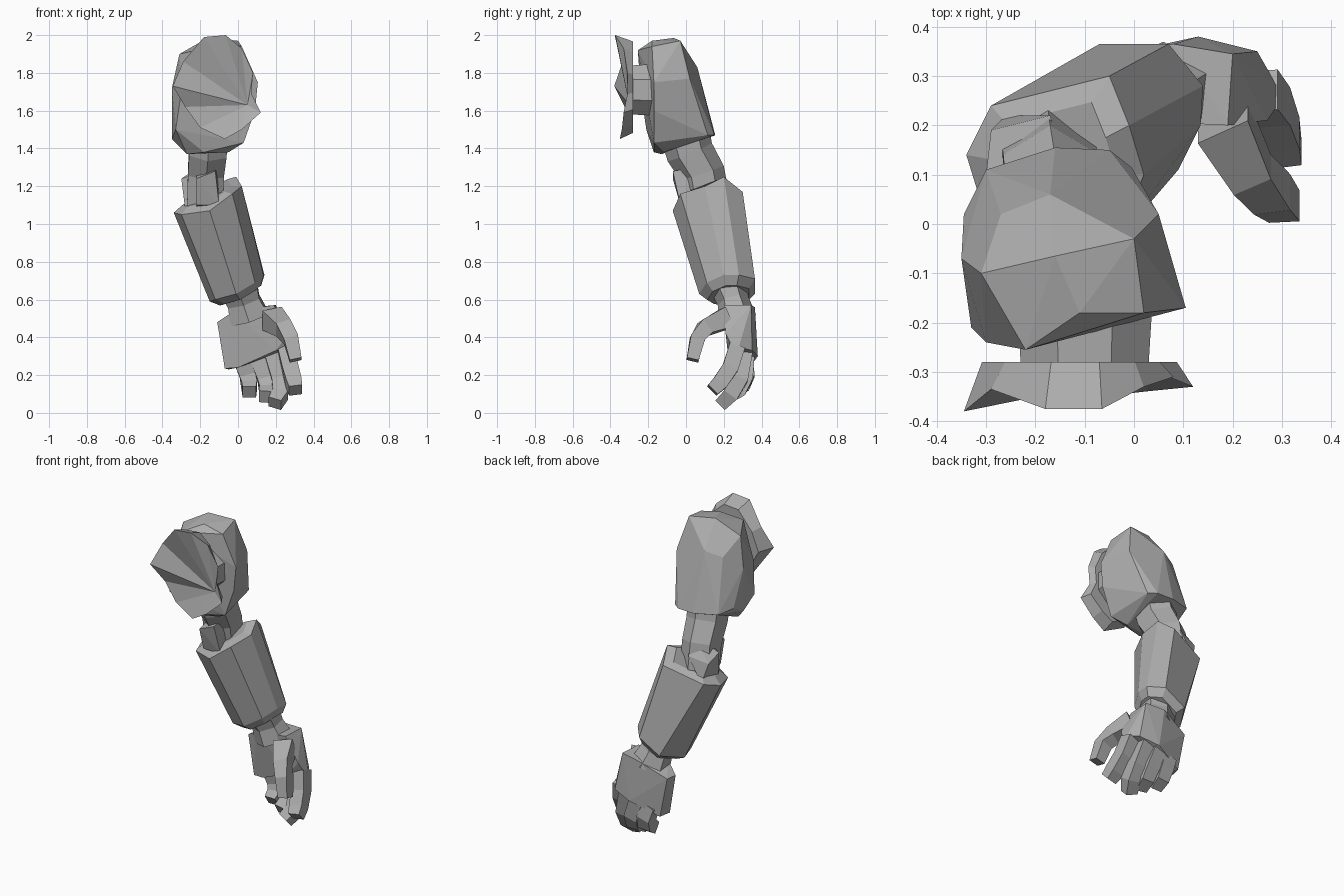
import bpy, bmesh, math
from mathutils import Vector

metal = bpy.data.materials.new("grey metal")
metal.diffuse_color = (0.42, 0.42, 0.42, 1)


def finish(name, bm):
    bmesh.ops.recalc_face_normals(bm, faces=bm.faces[:])
    mesh = bpy.data.meshes.new(name)
    bm.to_mesh(mesh)
    bm.free()
    mesh.materials.append(metal)
    obj = bpy.data.objects.new(name, mesh)
    bpy.context.collection.objects.link(obj)
    return obj


def hull(name, points):
    """Faceted solid wrapped around a few corner points."""
    bm = bmesh.new()
    verts = [bm.verts.new(p) for p in points]
    res = bmesh.ops.convex_hull(bm, input=verts)
    junk = {e for e in res["geom_interior"] + res["geom_unused"]
            if isinstance(e, bmesh.types.BMVert) and e.is_valid}
    bmesh.ops.delete(bm, geom=list(junk), context='VERTS')
    bmesh.ops.dissolve_limit(bm, angle_limit=math.radians(4),
                             verts=bm.verts[:], edges=bm.edges[:])
    return finish(name, bm)


def loft(name, rings):
    """Skin a series of equal-count rings and cap both ends."""
    bm = bmesh.new()
    loops = [[bm.verts.new(p) for p in ring] for ring in rings]
    n = len(loops[0])
    for a, b in zip(loops, loops[1:]):
        for i in range(n):
            j = (i + 1) % n
            bm.faces.new((a[i], a[j], b[j], b[i]))
    bm.faces.new(loops[0])
    bm.faces.new(loops[-1][::-1])
    return finish(name, bm)


def limb(name, path, radii, sides=4, depth=1.0):
    """Angular tube following a bent path."""
    pts = [Vector(p) for p in path]
    rings = []
    for i, p in enumerate(pts):
        d = (pts[min(i + 1, len(pts) - 1)] - pts[max(i - 1, 0)]).normalized()
        ref = Vector((1, 0, 0))
        u = (ref - d * ref.dot(d)).normalized()
        v = d.cross(u)
        ring = []
        for k in range(sides):
            a = 2 * math.pi * (k + 0.5) / sides
            ring.append(p + radii[i] * (u * math.cos(a) + v * depth * math.sin(a)))
        rings.append(ring)
    return loft(name, rings)


def inset_ring(ring, factor, shift):
    """Shrunken copy of a ring, moved along the limb."""
    pts = [Vector(p) for p in ring]
    c = sum(pts, Vector()) / len(pts)
    return [c + (p - c) * factor + Vector(shift) for p in pts]


# Shoulder armour
hull("shoulder_pad", [
    (0.0, -0.03, 1.97), (-0.31, -0.10, 1.9), (-0.11, -0.18, 1.97),
    (-0.16, -0.065, 1.985), (0.02, -0.18, 1.94), (-0.22, -0.255, 1.92),
    (-0.17, 0.06, 1.83), (-0.27, 0.02, 1.8), (0.05, 0.02, 1.77),
    (0.105, -0.17, 1.75), (0.09, -0.17, 1.6), (0.03, -0.17, 1.43),
    (-0.05, -0.12, 1.38), (-0.16, 0.155, 1.47), (-0.05, 0.15, 1.47),
    (-0.005, 0.115, 1.47), (-0.3, -0.24, 1.7), (-0.33, -0.21, 1.5),
    (-0.35, -0.07, 1.72), (-0.35, -0.07, 1.45), (-0.345, 0.02, 1.5),
    (-0.3, 0.11, 1.48), (-0.27, -0.13, 1.37), (-0.18, -0.17, 1.38)])

# Joint between the armour and the mounting dish
limb("shoulder_joint", [(-0.1, -0.29, 1.71), (-0.1, -0.14, 1.71)],
     [0.14, 0.15], 8)

# Dished mounting plate: uneven rim, hollow front, narrower back
rim = [(-0.18, -0.375, 1.99), (-0.065, -0.375, 2.0), (0.02, -0.33, 1.93),
       (0.08, -0.31, 1.8), (0.07, -0.31, 1.69), (0.12, -0.33, 1.59),
       (0.02, -0.34, 1.5), (-0.07, -0.35, 1.45), (-0.2, -0.33, 1.51),
       (-0.28, -0.325, 1.62), (-0.345, -0.38, 1.73), (-0.29, -0.335, 1.86)]
back = [(-0.1 + (x + 0.1) * 0.85, -0.28, 1.72 + (z - 1.72) * 0.88)
        for x, y, z in rim]
bm = bmesh.new()
front_v = [bm.verts.new(p) for p in rim]
back_v = [bm.verts.new(p) for p in back]
hollow = bm.verts.new((0.05, -0.3, 1.63))
for i in range(len(rim)):
    j = (i + 1) % len(rim)
    bm.faces.new((front_v[i], front_v[j], hollow))
    bm.faces.new((front_v[i], back_v[i], back_v[j], front_v[j]))
bm.faces.new(back_v)
finish("mounting_dish", bm)

# Upper arm and elbow
limb("upper_arm", [(-0.155, -0.01, 1.5), (-0.16, 0.02, 1.38),
                   (-0.17, 0.085, 1.27), (-0.175, 0.12, 1.08)],
     [0.12, 0.115, 0.11, 0.11], 6, 1.1)
hull("elbow_block", [
    (-0.22, -0.07, 1.24), (-0.12, -0.07, 1.28), (-0.22, -0.03, 1.1),
    (-0.1, -0.03, 1.1), (-0.22, 0.05, 1.27), (-0.11, 0.05, 1.3),
    (-0.22, 0.08, 1.08), (-0.1, 0.08, 1.08)])
hull("elbow_side", [
    (-0.3, 0.1, 1.24), (-0.29, 0.19, 1.2), (-0.2, 0.06, 1.27),
    (-0.17, 0.22, 1.23), (-0.28, 0.08, 1.08), (-0.26, 0.22, 1.08),
    (-0.15, 0.1, 1.08), (-0.15, 0.15, 1.34)])

# Forearm sleeve with chamfered ends
top = [(-0.34, 0.14, 1.06), (-0.3, 0.01, 1.05), (-0.15, -0.07, 1.07),
       (-0.03, -0.03, 1.16), (0.02, 0.1, 1.2), (-0.01, 0.2, 1.25),
       (-0.05, 0.3, 1.17), (-0.29, 0.24, 1.09)]
low = [(-0.15, 0.23, 0.59), (-0.12, 0.12, 0.6), (-0.01, 0.07, 0.63),
       (0.09, 0.11, 0.69), (0.135, 0.2, 0.73), (0.14, 0.28, 0.73),
       (0.07, 0.365, 0.71), (-0.07, 0.365, 0.63)]
loft("forearm", [inset_ring(top, 0.72, (-0.01, 0, 0.02)), top, low,
                 inset_ring(low, 0.75, (0.015, 0.005, -0.04))])

# Wrist and hand
limb("wrist", [(0.0, 0.22, 0.68), (0.03, 0.25, 0.59), (0.06, 0.27, 0.5)],
     [0.115, 0.1, 0.12], 6, 0.85)
hull("hand", [
    (-0.11, 0.26, 0.48), (-0.1, 0.33, 0.48), (0.08, 0.365, 0.56),
    (0.2, 0.345, 0.57), (0.19, 0.2, 0.57), (-0.02, 0.21, 0.54),
    (-0.07, 0.26, 0.235), (-0.05, 0.33, 0.23), (0.13, 0.38, 0.3),
    (0.25, 0.35, 0.33), (0.29, 0.24, 0.36), (0.27, 0.21, 0.42),
    (0.2, 0.22, 0.33), (0.0, 0.25, 0.24), (0.29, 0.28, 0.35)])

# Thumb and curled fingers
limb("thumb", [(0.18, 0.21, 0.5), (0.24, 0.1, 0.45), (0.28, 0.06, 0.39),
               (0.305, 0.035, 0.28)], [0.08, 0.06, 0.055, 0.045])
fingers = {
    "index_finger": [(0.25, 0.27, 0.35), (0.275, 0.235, 0.24), (0.295, 0.18, 0.16), (0.305, 0.14, 0.12)],
    "middle_finger": [(0.18, 0.31, 0.32), (0.22, 0.285, 0.18), (0.225, 0.24, 0.1), (0.195, 0.19, 0.05)],
    "ring_finger": [(0.10, 0.32, 0.3), (0.145, 0.31, 0.18), (0.155, 0.28, 0.12), (0.145, 0.22, 0.085)],
    "little_finger": [(0.02, 0.31, 0.28), (0.05, 0.32, 0.2), (0.06, 0.3, 0.145), (0.06, 0.25, 0.11)],
}
for name, path in fingers.items():
    limb(name, path, [0.06, 0.06, 0.058, 0.05])
